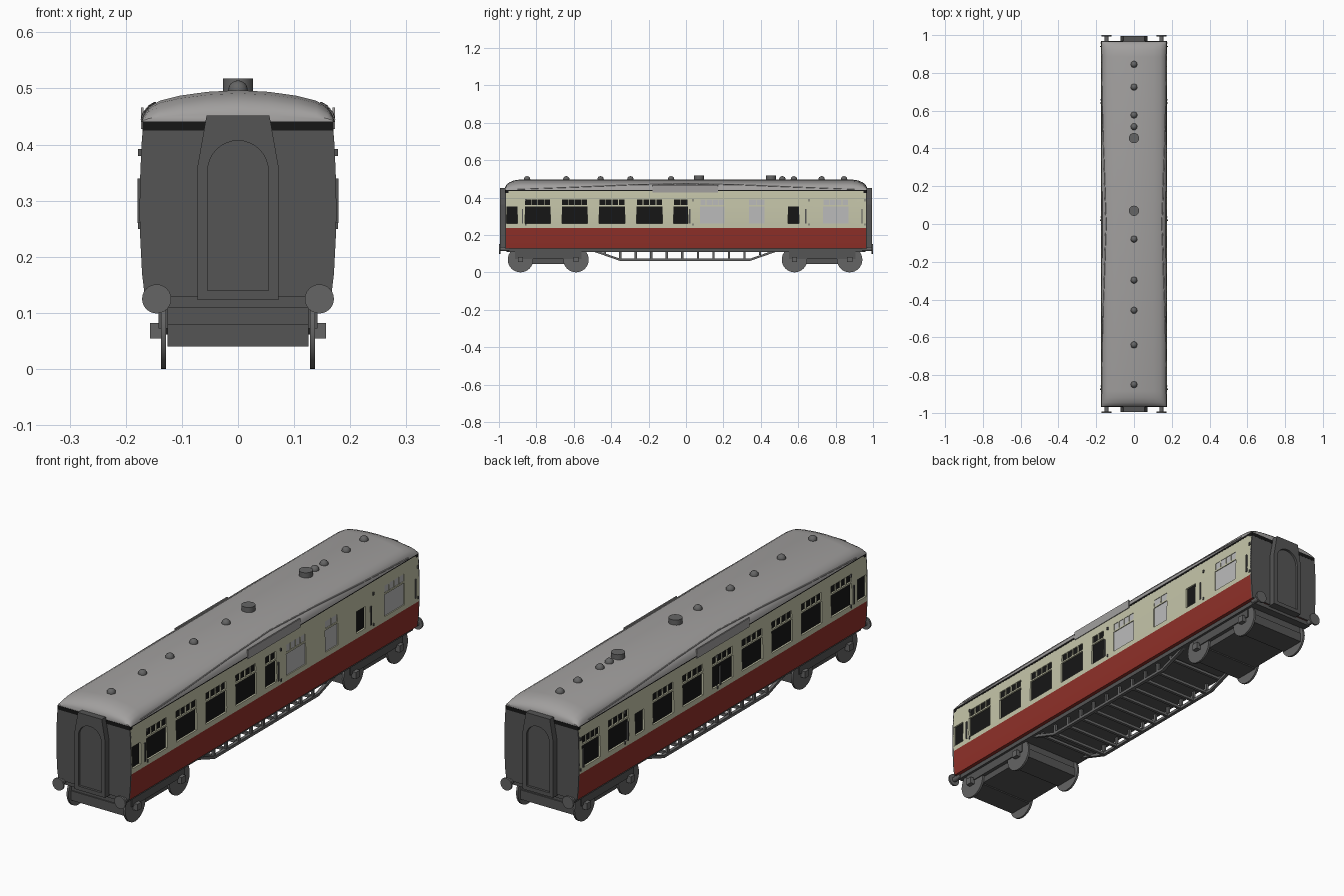
import bpy, bmesh, math
from mathutils import Matrix, Vector

if "Cube" in bpy.data.objects:
    bpy.data.objects.remove(bpy.data.objects["Cube"])


def material(name, r, g, b):
    m = bpy.data.materials.new(name)
    m.diffuse_color = (r, g, b, 1)
    m.use_nodes = True
    m.node_tree.nodes["Principled BSDF"].inputs["Base Color"].default_value = m.diffuse_color
    return m


RED = material("red_paint", 0.28, 0.03, 0.022)
CREAM = material("cream_paint", 0.56, 0.56, 0.40)
DARK = material("dark_grey", 0.09, 0.09, 0.09)
BLACK = material("black_glass", 0.008, 0.008, 0.008)
FROST = material("frosted_glass", 0.5, 0.5, 0.5)
ROOF = material("roof_grey", 0.36, 0.35, 0.345)
IRON = material("iron_grey", 0.13, 0.13, 0.13)


def finish(name, bm, mat, smooth=False):
    bmesh.ops.recalc_face_normals(bm, faces=bm.faces)
    me = bpy.data.meshes.new(name)
    bm.to_mesh(me)
    bm.free()
    ob = bpy.data.objects.new(name, me)
    bpy.context.collection.objects.link(ob)
    me.materials.append(mat)
    if smooth:
        bpy.ops.object.select_all(action='DESELECT')
        ob.select_set(True)
        bpy.context.view_layer.objects.active = ob
        bpy.ops.object.shade_smooth_by_angle(angle=math.radians(35))
    return ob


def add_box(bm, x0, x1, y0, y1, z0, z1):
    mat = Matrix.Translation(((x0 + x1) / 2, (y0 + y1) / 2, (z0 + z1) / 2))
    size = Matrix.Diagonal((abs(x1 - x0), abs(y1 - y0), abs(z1 - z0), 1))
    bmesh.ops.create_cube(bm, size=1, matrix=mat @ size)


def boxes(name, mat, items):
    bm = bmesh.new()
    for b in items:
        add_box(bm, *b)
    return finish(name, bm, mat)


def loft(name, mat, sections, smooth=False):
    """Skin closed rings of (x, y, z) points and cap both ends."""
    bm = bmesh.new()
    rings = [[bm.verts.new(p) for p in s] for s in sections]
    n = len(rings[0])
    for a, b in zip(rings, rings[1:]):
        for i in range(n):
            bm.faces.new((a[i], a[(i + 1) % n], b[(i + 1) % n], b[i]))
    bm.faces.new(rings[0])
    bm.faces.new(rings[-1])
    return finish(name, bm, mat, smooth)


def prism(name, mat, half, y0, y1, smooth=False):
    """Mirror a half outline of (x, z) and extrude it along y."""
    ring = half + [(-x, z) for x, z in reversed(half) if x > 0]
    return loft(name, mat, [[(x, y, z) for x, z in ring] for y in (y0, y1)], smooth)


def cylinder(name, mat, r, depth, loc, axis, r2=None, seg=24):
    bm = bmesh.new()
    rot = Vector((0, 0, 1)).rotation_difference(Vector(axis)).to_matrix().to_4x4()
    bmesh.ops.create_cone(bm, cap_ends=True, segments=seg, radius1=r, radius2=r if r2 is None else r2,
                          depth=depth, matrix=Matrix.Translation(loc) @ rot)
    return finish(name, bm, mat, True)


def cut(ob, cutter):
    m = ob.modifiers.new("cut", 'BOOLEAN')
    m.operation, m.solver, m.object = 'DIFFERENCE', 'EXACT', cutter
    bpy.context.view_layer.objects.active = ob
    bpy.ops.object.modifier_apply(modifier="cut")
    bpy.data.objects.remove(cutter)


# Body sides with a gentle tumblehome, red below and cream above
LOWER = [(0.166, 0.128), (0.171, 0.17), (0.1745, 0.238)]
UPPER = [(0.1745, 0.238), (0.1755, 0.28), (0.1745, 0.34), (0.172, 0.40), (0.169, 0.436)]
prism("lower_body", RED, LOWER, -0.963, 0.963, True)
upper = prism("upper_body", CREAM, UPPER, -0.963, 0.963, True)

# Windows: (centre y, width, tall with vent lights)
big = 0.138
right = [(-0.93, 0.058, 0), (-0.793, big, 1), (-0.595, big, 1), (-0.395, big, 1), (-0.195, big, 1),
         (-0.028, 0.075, 1), (0.575, 0.06, 0)]
frosted = [(0.14, 0.13, 1), (0.378, 0.085, 1), (0.80, 0.135, 1)]
left = [(-0.93, 0.058, 0)] + [(-0.793 + 0.199 * i, big, 1) for i in range(7)] + \
       [(0.56, 0.06, 0), (0.70, big, 1), (0.885, 0.12, 1)]


def lights(side, windows, x_out):
    out = []
    for y, w, tall in windows:
        out.append((side * 0.158, side * x_out, y - w / 2, y + w / 2, 0.26, 0.352))
        if tall:
            n = 4 if w > 0.1 else 2
            step = w / n
            for i in range(n):
                a = y - w / 2 + i * step
                out.append((side * 0.158, side * x_out, a + 0.002, a + step - 0.002, 0.359, 0.39))
    return out


cut(upper, boxes("window_cutter", CREAM,
                 lights(1, right + frosted, 0.2) + lights(-1, left, 0.2)))
boxes("right_windows", BLACK, lights(1, right, 0.167))
boxes("left_windows", BLACK, lights(-1, left, 0.167))
boxes("frosted_windows", FROST, lights(1, frosted, 0.1705))

# Door handrails and hinges
fittings = []
for s in (-1, 1):
    for y in (-0.875, 0.02, 0.64, 0.94):
        fittings.append((s * 0.172, s * 0.179, y - 0.003, y + 0.003, 0.26, 0.34))
        fittings += [(s * 0.17, s * 0.178, y + 0.015, y + 0.021, z, z + 0.012) for z in (0.25, 0.38)]
boxes("door_fittings", DARK, fittings)

# Domed roof, falling away at both ends
PROFILE = [(0.172, 0.0), (0.169, 0.012), (0.16, 0.026), (0.14, 0.038), (0.105, 0.047), (0.055, 0.054), (0.0, 0.057)]
ring = PROFILE + [(-x, z) for x, z in reversed(PROFILE) if x > 0]
stations = [(0.967, 0.25, 0.995), (0.96, 0.5, 1), (0.945, 0.72, 1), (0.92, 0.9, 1), (0.885, 1, 1)]
stations = [(-y, h, w) for y, h, w in stations] + stations[::-1]
loft("roof", ROOF, [[(x * w, y, 0.44 + z * h) for x, z in ring] for y, h, w in stations], True)
boxes("cornice", BLACK, [(-0.17, 0.17, -0.966, 0.966, 0.434, 0.441)] +
      [(-0.17, 0.17, s * 0.95, s * 0.9685, 0.425, 0.441) for s in (-1, 1)])

# Curved rain strips and roof boards along each side
for s, side in ((1, "right"), (-1, "left")):
    cu = bpy.data.curves.new(side + "_rain_strip", 'CURVE')
    cu.dimensions, cu.bevel_depth, cu.bevel_resolution = '3D', 0.0025, 1
    pts = [(0.171, -0.9, 0.445), (0.168, -0.6, 0.456), (0.158, -0.3, 0.468), (0.148, 0, 0.474),
           (0.158, 0.3, 0.468), (0.168, 0.6, 0.456), (0.171, 0.9, 0.445)]
    sp = cu.splines.new('POLY')
    sp.points.add(len(pts) - 1)
    for p, (x, y, z) in zip(sp.points, pts):
        p.co = (s * x, y, z, 1)
    cu.materials.append(ROOF)
    bpy.context.collection.objects.link(bpy.data.objects.new(side + "_rain_strip", cu))
    boxes(side + "_roof_board", ROOF, [(s * 0.168, s * 0.173, -0.18, 0.172, 0.428, 0.466)])

# Roof ventilators
for y in (-0.85, -0.64, -0.457, -0.297, -0.08, 0.515, 0.577, 0.725, 0.845):
    bm = bmesh.new()
    bmesh.ops.create_uvsphere(bm, u_segments=16, v_segments=8, radius=0.0175, matrix=Matrix.Translation((0, y, 0.497)))
    finish("dome_vent", bm, IRON, True)
for y in (0.07, 0.455):
    cylinder("drum_vent", IRON, 0.027, 0.026, (0, y, 0.505), (0, 0, 1))

# Ends: end panel, gangway with recessed arched door, buffers
END = LOWER + UPPER[1:-1] + [(0.1695, 0.426)]
ARCH = [(0.054, 0.14)] + [(0.054 * math.cos(a), 0.353 + 0.054 * math.sin(a))
                          for a in (i * math.pi / 16 for i in range(9))]
ARCH[-1] = (0, 0.407)
for s, end in ((-1, "front"), (1, "rear")):
    prism(end + "_end_panel", DARK, END, s * 0.960, s * 0.968)
    gangway = prism(end + "_gangway", DARK, [(0.072, 0.123), (0.072, 0.362), (0.056, 0.452)], s * 0.96, s * 0.994)
    cut(gangway, prism("arch_cutter", DARK, ARCH, s * 0.984, s * 1.1))
    for x in (-0.145, 0.145):
        cylinder(end + "_buffer_head", IRON, 0.026, 0.008, (x, s * 0.996, 0.125), (0, 1, 0))
        cylinder(end + "_buffer_stem", IRON, 0.011, 0.05, (x, s * 0.97, 0.125), (0, 1, 0), seg=12)

# Underframe
boxes("underframe", DARK, [(-0.15, 0.15, -0.96, 0.96, 0.11, 0.13)])

# Truss rods, posts and cross bars
TRUSS = [(-0.51, 0.122), (-0.355, 0.068), (0.345, 0.068), (0.50, 0.122)]
for s, side in ((1, "right"), (-1, "left")):
    outline = [(y, z + 0.006) for y, z in TRUSS] + [(y, z - 0.006) for y, z in reversed(TRUSS)]
    loft(side + "_truss", IRON, [[(x, y, z) for y, z in outline] for x in (s * 0.125, s * 0.139)])
posts = [-0.435 + 0.0831 * i for i in range(11)]
items = []
for i, y in enumerate(posts):
    zb = 0.095 if i in (0, 10) else 0.066
    items += [(s * 0.127, s * 0.137, y - 0.006, y + 0.006, zb, 0.115) for s in (-1, 1)]
    items.append((-0.128, 0.128, y - 0.006, y + 0.006, zb - 0.003, zb + 0.009))
boxes("truss_posts", IRON, items)

# Bogies with wheels and axle boxes
for name, axles in (("front_bogie", (-0.885, -0.588)), ("rear_bogie", (0.58, 0.875))):
    a, b = axles
    frame = [(-0.126, 0.126, a - 0.05, b + 0.05, 0.045, 0.112)]
    frame += [(s * 0.124, s * 0.142, a - 0.03, b + 0.03, 0.072, 0.108) for s in (-1, 1)]
    frame += [(-0.126, 0.126, y - 0.055, y + 0.055, 0.04, 0.08) for y in axles]
    boxes(name + "_frame", DARK, frame)
    boxes(name + "_axle_boxes", IRON, [(s * 0.13, s * 0.157, y - 0.014, y + 0.014, 0.054, 0.082)
                                       for s in (-1, 1) for y in axles])
    for y in axles:
        for x in (-0.133, 0.133):
            cylinder(name + "_wheel", IRON, 0.068, 0.009, (x, y, 0.068), (1, 0, 0), seg=32)
